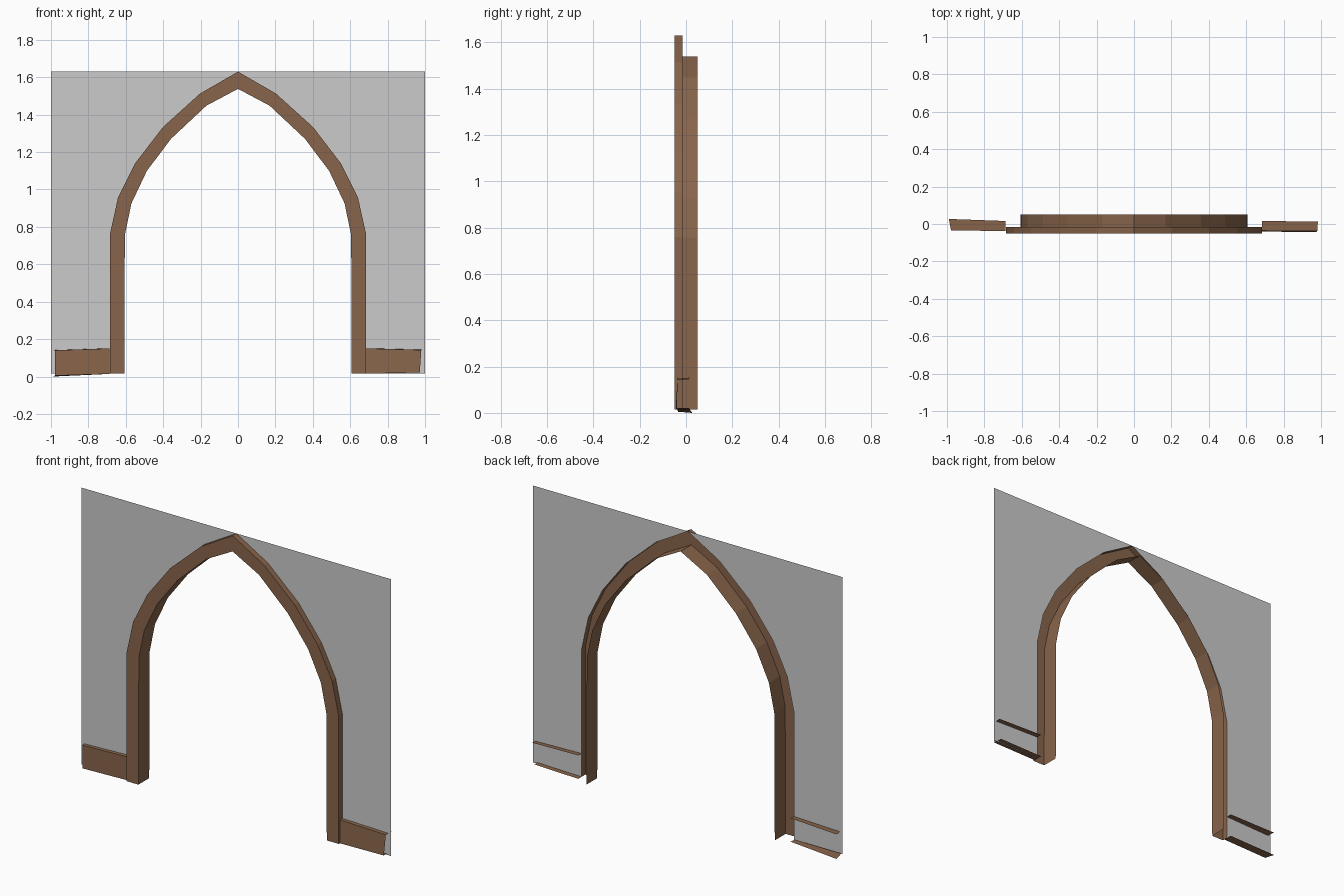
import bpy

if "Cube" in bpy.data.objects:
    bpy.data.objects.remove(bpy.data.objects["Cube"])

wood = bpy.data.materials.new("wood")
wood.diffuse_color = (0.25, 0.13, 0.07, 1)
wood.use_nodes = True
wood.node_tree.nodes["Principled BSDF"].inputs["Base Color"].default_value = wood.diffuse_color

BASE, TOP = 0.015, 1.63
FRONT, WALL, BACK = -0.05, -0.016, 0.05

# Right half of the pointed arch, (x, z) from floor to tip
outer = [(0.685, BASE), (0.685, 0.76), (0.642, 0.955), (0.55, 1.14),
         (0.402, 1.333), (0.203, 1.513), (0, TOP)]
inner = [(0.608, BASE), (0.605, 0.756), (0.57, 0.925), (0.487, 1.10),
         (0.357, 1.272), (0.169, 1.448), (0, 1.538)]


def make(name, verts, faces, mat=None, mirror=False):
    mesh = bpy.data.meshes.new(name)
    mesh.from_pydata(verts, [], faces)
    mesh.update()
    ob = bpy.data.objects.new(name, mesh)
    bpy.context.collection.objects.link(ob)
    if mat:
        mesh.materials.append(mat)
    if mirror:
        ob.modifiers.new("Mirror", 'MIRROR').use_axis[0] = True
    return ob


def skin(name, sections, mat, mirror=False, flip=False):
    """Open sheet of quads through a row of matching sections."""
    n = len(sections[0])
    verts = [p for s in sections for p in s]
    faces = []
    for i in range(len(sections) - 1):
        for j in range(n - 1):
            a, b = i * n + j, (i + 1) * n + j
            f = (a, b, b + 1, a + 1)
            faces.append(f[::-1] if flip else f)
    return make(name, verts, faces, mat, mirror)


# Wall sheet, cut away along the outside of the trim
outline = outer + [(1, TOP), (1, BASE)]
make("wall", [(x, WALL, z) for x, z in outline],
     [tuple(reversed(range(len(outline))))], mirror=True)

# Arch trim: outer edge, front face and deep inner jamb
skin("arch_trim",
     [[(ox, WALL, oz), (ox, FRONT, oz), (ix, FRONT, iz), (ix, BACK, iz)]
      for (ox, oz), (ix, iz) in zip(outer, inner)], wood, mirror=True)

# Slightly crooked skirting boards, open at the back and ends
skin("skirting_left", [
    [(-0.687, 0.016, 0.015), (-0.687, -0.037, 0.014),
     (-0.687, -0.037, 0.15), (-0.687, 0.016, 0.152)],
    [(-0.99, 0.027, 0.0), (-0.978, -0.035, 0.005),
     (-0.978, -0.035, 0.14), (-0.99, 0.027, 0.143)]], wood, flip=True)
skin("skirting_right", [
    [(0.685, 0.016, 0.015), (0.685, -0.04, 0.015),
     (0.685, -0.036, 0.15), (0.685, 0.016, 0.152)],
    [(0.97, 0.012, 0.022), (0.972, -0.044, 0.022),
     (0.98, -0.037, 0.142), (0.983, 0.013, 0.145)]], wood)
